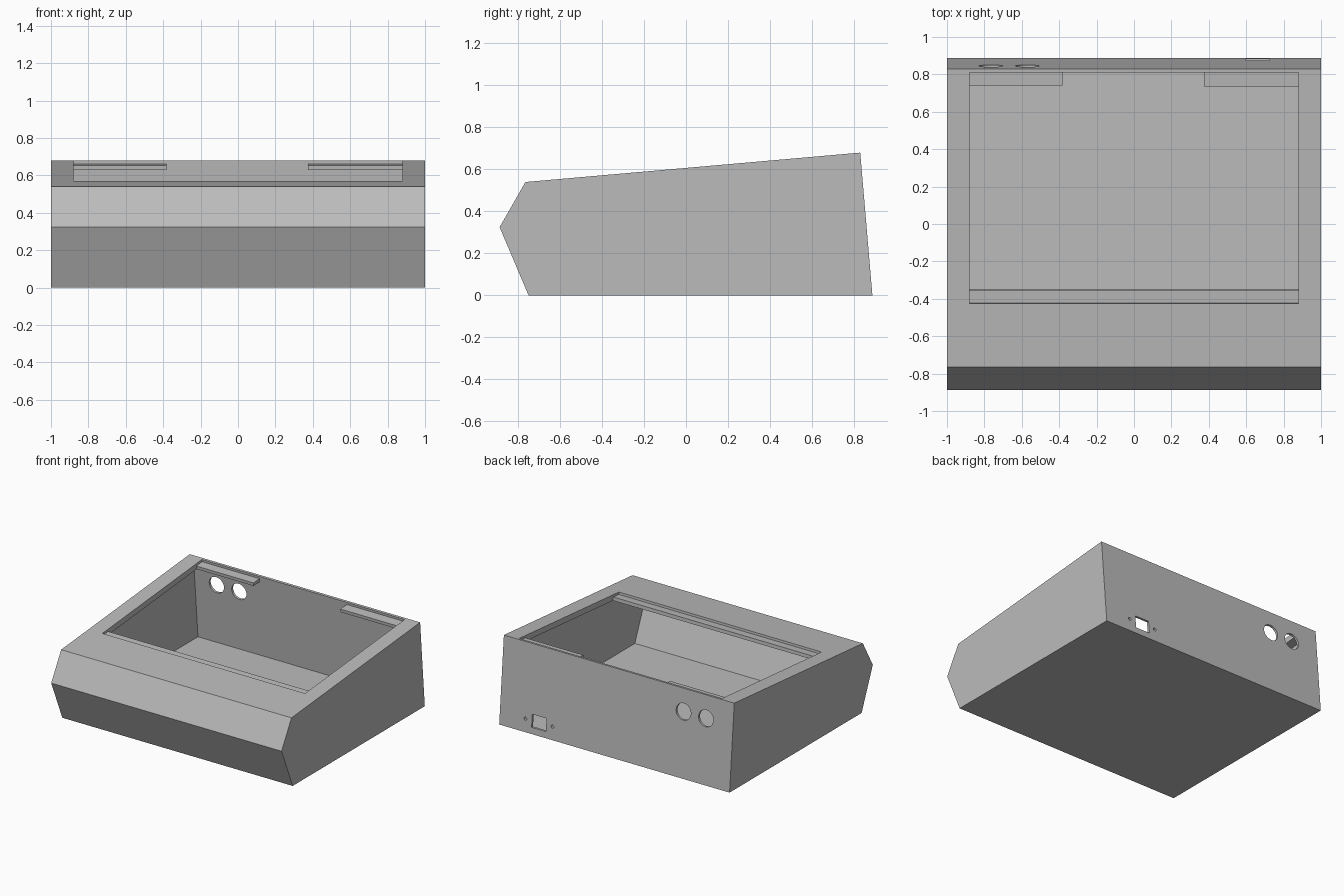
import bpy, bmesh, math
from mathutils import Vector

old = bpy.data.objects.get("Cube")
if old:
    bpy.data.objects.remove(old, do_unlink=True)

grey = bpy.data.materials.new("plain_grey")
grey.use_nodes = True
colour = (0.5, 0.5, 0.5, 1)
grey.diffuse_color = colour
grey.node_tree.nodes["Principled BSDF"].inputs["Base Color"].default_value = colour


def prism(name, profile, x0, x1):
    """Extrude a (y, z) profile along x."""
    bm = bmesh.new()
    face = bm.faces.new([bm.verts.new((x0, y, z)) for y, z in profile])
    grown = bmesh.ops.extrude_face_region(bm, geom=[face])["geom"]
    bmesh.ops.translate(bm, vec=(x1 - x0, 0, 0),
                        verts=[g for g in grown if isinstance(g, bmesh.types.BMVert)])
    bmesh.ops.recalc_face_normals(bm, faces=bm.faces)
    mesh = bpy.data.meshes.new(name)
    bm.to_mesh(mesh)
    bm.free()
    mesh.materials.append(grey)
    obj = bpy.data.objects.new(name, mesh)
    bpy.context.collection.objects.link(obj)
    return obj


def inset(profile, walls):
    """Move each edge of a counter-clockwise profile inwards by its wall."""
    lines = []
    for i, wall in enumerate(walls):
        a = Vector(profile[i])
        d = (Vector(profile[(i + 1) % len(profile)]) - a).normalized()
        lines.append((a + Vector((-d.y, d.x)) * wall, d))
    points = []
    for i, (b, e) in enumerate(lines):
        a, d = lines[i - 1]
        points.append(tuple(a + d * ((b - a).cross(e) / d.cross(e))))
    return points


def cut(target, cutter):
    cutter.hide_render = True
    mod = target.modifiers.new(cutter.name, "BOOLEAN")
    mod.operation = "DIFFERENCE"
    mod.solver = "EXACT"
    mod.object = cutter
    bpy.context.view_layer.objects.active = target
    bpy.ops.object.modifier_apply(modifier=mod.name)
    bpy.data.objects.remove(cutter, do_unlink=True)


def round_cutter(x, z, radius, sides):
    bpy.ops.mesh.primitive_cylinder_add(vertices=sides, radius=radius, depth=0.2,
                                        location=(x, 0.86, z),
                                        rotation=(math.radians(94.6), 0, 0))
    obj = bpy.context.object
    obj.name = "hole_cutter"
    obj.data.materials.append(grey)
    return obj


# Hollow case with a sloping top
outline = [(-0.75, 0), (0.888, 0), (0.83, 0.68), (-0.765, 0.54), (-0.888, 0.325)]
case = prism("case", outline, -1, 1)
cut(case, prism("cavity", inset(outline, [0.03, 0.018, 0.045, 0.03, 0.03]), -0.955, 0.955))

# Helper giving a point at a depth under the sloping top
slope = (Vector(outline[2]) - Vector(outline[3])).normalized()


def under_top(y, depth):
    z = 0.54 + (y + 0.765) * slope.y / slope.x
    return (y + slope.y * depth, z - slope.x * depth)


# Top opening, with a recessed ledge along its front
opening = [(-0.425, -0.05), (-0.425, 0.018), (-0.355, 0.018),
           (-0.355, 0.08), (0.81, 0.08), (0.81, -0.05)]
cut(case, prism("opening", [under_top(*p) for p in opening], -0.88, 0.88))

# Back wall holes: two round ports, a square socket and its screw holes
for x in (-0.765, -0.57):
    cut(case, round_cutter(x, 0.505, 0.064, 48))
for x in (0.543, 0.778):
    cut(case, round_cutter(x, 0.1, 0.012, 16))
cut(case, prism("socket", [(0.8, 0.05), (0.95, 0.05), (0.95, 0.15), (0.8, 0.15)], 0.598, 0.722))

# Rear support tabs under the opening corners
for name, x0, x1, y in (("right_tab", -0.885, -0.383, 0.738), ("left_tab", 0.375, 0.885, 0.733)):
    corners = [(y, 0.018), (0.815, 0.018), (0.815, 0.043), (y, 0.043)]
    prism(name, [under_top(*p) for p in corners], x0, x1)

# Smooth hole walls, sharp case edges
bpy.ops.object.select_all(action="DESELECT")
case.select_set(True)
bpy.context.view_layer.objects.active = case
bpy.ops.object.shade_smooth_by_angle(angle=math.radians(30))
